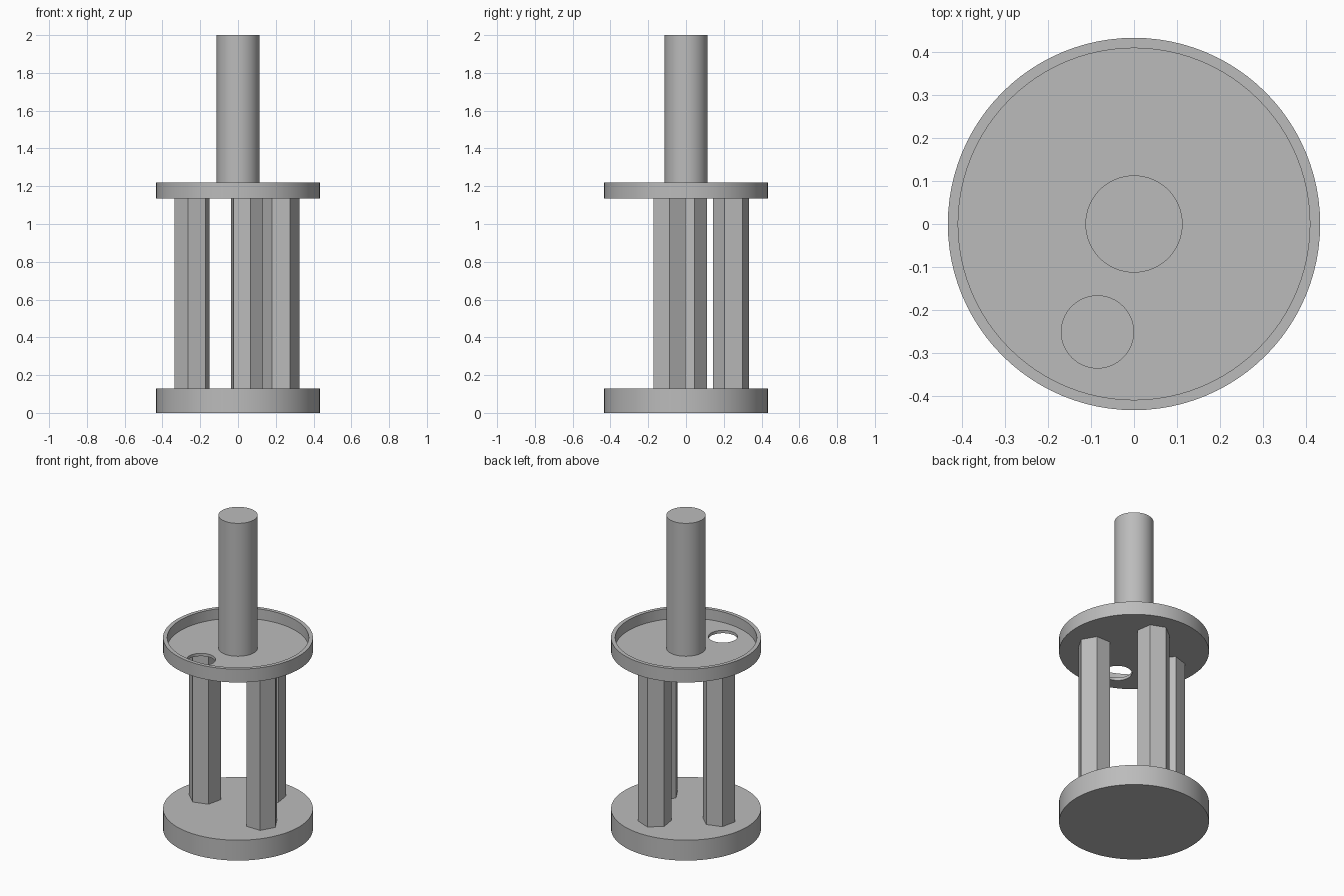
import bpy, bmesh
from math import sin, cos, pi, radians

if "Cube" in bpy.data.objects:
    bpy.data.objects.remove(bpy.data.objects["Cube"])

grey = bpy.data.materials.new("plain_grey")
grey.use_nodes = True
grey.diffuse_color = (0.5, 0.5, 0.5, 1)
grey.node_tree.nodes["Principled BSDF"].inputs["Base Color"].default_value = (0.5, 0.5, 0.5, 1)


def cylinder(name, radius, z0, z1, x=0, y=0, sides=96, turn=0):
    """Upright prism with its first corner at angle turn."""
    bm = bmesh.new()
    ring = [bm.verts.new((x + radius * cos(turn + 2 * pi * i / sides),
                          y + radius * sin(turn + 2 * pi * i / sides), z0))
            for i in range(sides)]
    base = bm.faces.new(ring)
    top = bmesh.ops.extrude_face_region(bm, geom=[base])["geom"]
    bmesh.ops.translate(bm, vec=(0, 0, z1 - z0),
                        verts=[v for v in top if isinstance(v, bmesh.types.BMVert)])
    bmesh.ops.recalc_face_normals(bm, faces=bm.faces[:])
    mesh = bpy.data.meshes.new(name)
    bm.to_mesh(mesh)
    bm.free()
    obj = bpy.data.objects.new(name, mesh)
    bpy.context.collection.objects.link(obj)
    mesh.materials.append(grey)
    return obj


def smooth(obj):
    bpy.ops.object.select_all(action='DESELECT')
    obj.select_set(True)
    bpy.context.view_layer.objects.active = obj
    bpy.ops.object.shade_smooth_by_angle(angle=radians(30))


def cut(obj, cutter):
    mod = obj.modifiers.new(cutter.name, 'BOOLEAN')
    mod.operation = 'DIFFERENCE'
    mod.solver = 'EXACT'
    mod.object = cutter
    bpy.context.view_layer.objects.active = obj
    bpy.ops.object.modifier_apply(modifier=mod.name)
    bpy.data.objects.remove(cutter)


# Base disc and central shaft
smooth(cylinder("base_disc", 0.433, 0, 0.13))
smooth(cylinder("shaft", 0.113, 1.145, 2.0))

# Shallow tray with a rim and a round hole through its floor
tray = cylinder("tray", 0.433, 1.135, 1.22)
cut(tray, cylinder("tray_recess", 0.409, 1.153, 1.3))
cut(tray, cylinder("tray_hole", 0.084, 1.0, 1.3, -0.085, -0.251, 64))
smooth(tray)

# Three hexagonal pillars, each turned with its position round the base
for i, name in enumerate(("right_angle_pillar", "back_pillar", "side_pillar")):
    turn = radians(98.5) * i
    angle = turn - radians(21)
    cylinder(name, 0.097, 0.13, 1.135, 0.244 * cos(angle), 0.244 * sin(angle), 6, turn)
